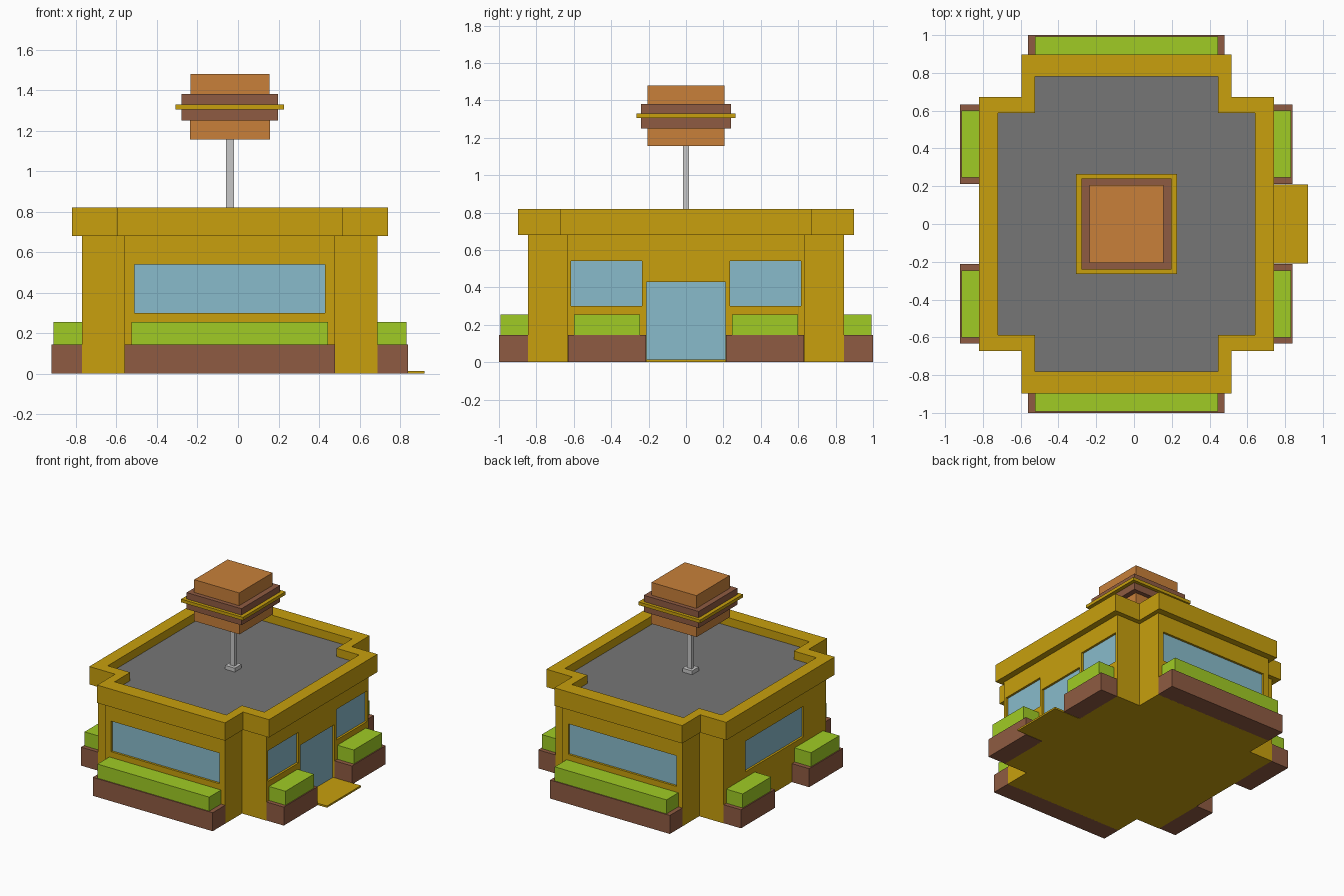
import bpy, bmesh

if "Cube" in bpy.data.objects:
    bpy.data.objects.remove(bpy.data.objects["Cube"])

CX = -0.04  # centre line of the building


def mat(name, r, g, b):
    m = bpy.data.materials.new(name)
    m.diffuse_color = (r, g, b, 1)
    m.use_nodes = True
    m.node_tree.nodes["Principled BSDF"].inputs["Base Color"].default_value = m.diffuse_color
    return m


GOLD = mat("gold wall", 0.58, 0.35, 0.004)
BROWN = mat("brown", 0.275, 0.105, 0.054)
GREEN = mat("hedge green", 0.35, 0.60, 0.018)
BUN = mat("bun orange", 0.58, 0.216, 0.042)
ROOF = mat("roof grey", 0.18, 0.18, 0.18)
METAL = mat("pale metal", 0.58, 0.58, 0.58)
GLASS = mat("window blue", 0.25, 0.50, 0.60)


def finish(name, bm, material):
    bmesh.ops.recalc_face_normals(bm, faces=bm.faces)
    me = bpy.data.meshes.new(name)
    bm.to_mesh(me)
    bm.free()
    ob = bpy.data.objects.new(name, me)
    bpy.context.scene.collection.objects.link(ob)
    if material:
        me.materials.append(material)
    return ob


def add_box(bm, x, y, z):
    vs = bmesh.ops.create_cube(bm, size=1)["verts"]
    for v in vs:
        v.co = [(a + b) / 2 + c * (b - a) for (a, b), c in zip((x, y, z), v.co)]


def box(name, x, y, z, material):
    bm = bmesh.new()
    add_box(bm, x, y, z)
    return finish(name, bm, material)


def cross(xi, xo, yi, yo):
    """Rectangle outline with notched corners."""
    q = [(xo, yi), (xi, yi), (xi, yo)]
    pts = q + [(-x, y) for x, y in reversed(q)]
    pts += [(-x, -y) for x, y in pts]
    return [(CX + x, y) for x, y in pts]


def slab(name, pts, z0, z1, material, hole=None):
    """Extruded outline, optionally with a matching hole."""
    bm = bmesh.new()
    n = len(pts)
    ring = lambda p, z: [bm.verts.new((x, y, z)) for x, y in p]

    def strip(a, b):
        for i in range(n):
            j = (i + 1) % n
            bm.faces.new((a[i], a[j], b[j], b[i]))

    lo, hi = ring(pts, z0), ring(pts, z1)
    strip(lo, hi)
    if hole:
        hlo, hhi = ring(hole, z0), ring(hole, z1)
        strip(hlo, hhi)
        strip(hi, hhi)
        strip(lo, hlo)
    else:
        bm.faces.new(lo)
        bm.faces.new(hi)
    return finish(name, bm, material)


# Walls, parapet and roof
walls = slab("walls", cross(0.52, 0.73, 0.635, 0.845), 0, 0.68, GOLD)
inner = cross(0.485, 0.68, 0.587, 0.78)
slab("parapet", cross(0.555, 0.78, 0.673, 0.897), 0.68, 0.82, GOLD, inner)
slab("roof", inner, 0.69, 0.755, ROOF)

# Recessed openings with glass: (name, axis, side, range along wall, z range)
WZ = (0.30, 0.54)
openings = [
    ("front_window", "y", -1, (-0.51, 0.43), WZ),
    ("back_window", "y", 1, (-0.51, 0.43), WZ),
    ("left_window", "x", -1, (-0.36, 0.36), WZ),
    ("right_window_front", "x", 1, (-0.615, -0.235), WZ),
    ("right_window_back", "x", 1, (0.235, 0.615), WZ),
    ("door", "x", 1, (-0.21, 0.21), (0.01, 0.43)),
]
RECESS = 0.02
cut = bmesh.new()
for name, axis, s, span, z in openings:
    face = s * 0.845 if axis == "y" else CX + s * 0.73
    hole = sorted((face - s * RECESS, face + s * 0.03))
    pane = sorted((face - s * (RECESS + 0.004), face - s * (RECESS - 0.003)))
    if axis == "y":
        add_box(cut, span, hole, z)
        box(name, span, pane, z, GLASS)
    else:
        add_box(cut, hole, span, z)
        box(name, pane, span, z, GLASS)
cutter = finish("opening_cutter", cut, None)
cutter.hide_render = True
cutter.hide_viewport = True
mod = walls.modifiers.new("openings", "BOOLEAN")
mod.operation = "DIFFERENCE"
mod.solver = "EXACT"
mod.object = cutter

# Planters and hedges
for s, side in ((-1, "front"), (1, "back")):
    box(side + "_planter", (-0.56, 0.48), sorted((s * 0.84, s * 1.0)), (0, 0.145), BROWN)
    box(side + "_hedge", (-0.525, 0.445), sorted((s * 0.84, s * 0.992)), (0.14, 0.255), GREEN)
for sx, side in ((-1, "left"), (1, "right")):
    for sy, end in ((-1, "front"), (1, "back")):
        box(f"{side}_planter_{end}", sorted((CX + sx * 0.725, CX + sx * 0.88)),
            sorted((sy * 0.213, sy * 0.632)), (0, 0.145), BROWN)
        box(f"{side}_hedge_{end}", sorted((CX + sx * 0.725, CX + sx * 0.872)),
            sorted((sy * 0.247, sy * 0.6)), (0.14, 0.255), GREEN)

# Door step
box("door_step", (0.68, 0.92), (-0.21, 0.21), (0, 0.014), GOLD)

# Sign pole and stacked burger: (name, half x, half y, z range, colour)
for name, hx, hy, z, m in [
    ("pole_base", 0.042, 0.042, (0.75, 0.785), METAL),
    ("pole", 0.02, 0.015, (0.75, 1.17), METAL),
    ("lower_bun", 0.197, 0.207, (1.155, 1.25), BUN),
    ("lower_patty", 0.238, 0.24, (1.25, 1.307), BROWN),
    ("cheese", 0.268, 0.265, (1.305, 1.33), GOLD),
    ("upper_patty", 0.238, 0.24, (1.328, 1.38), BROWN),
    ("upper_bun", 0.195, 0.207, (1.38, 1.48), BUN),
]:
    box(name, (CX - hx, CX + hx), (-hy, hy), z, m)
